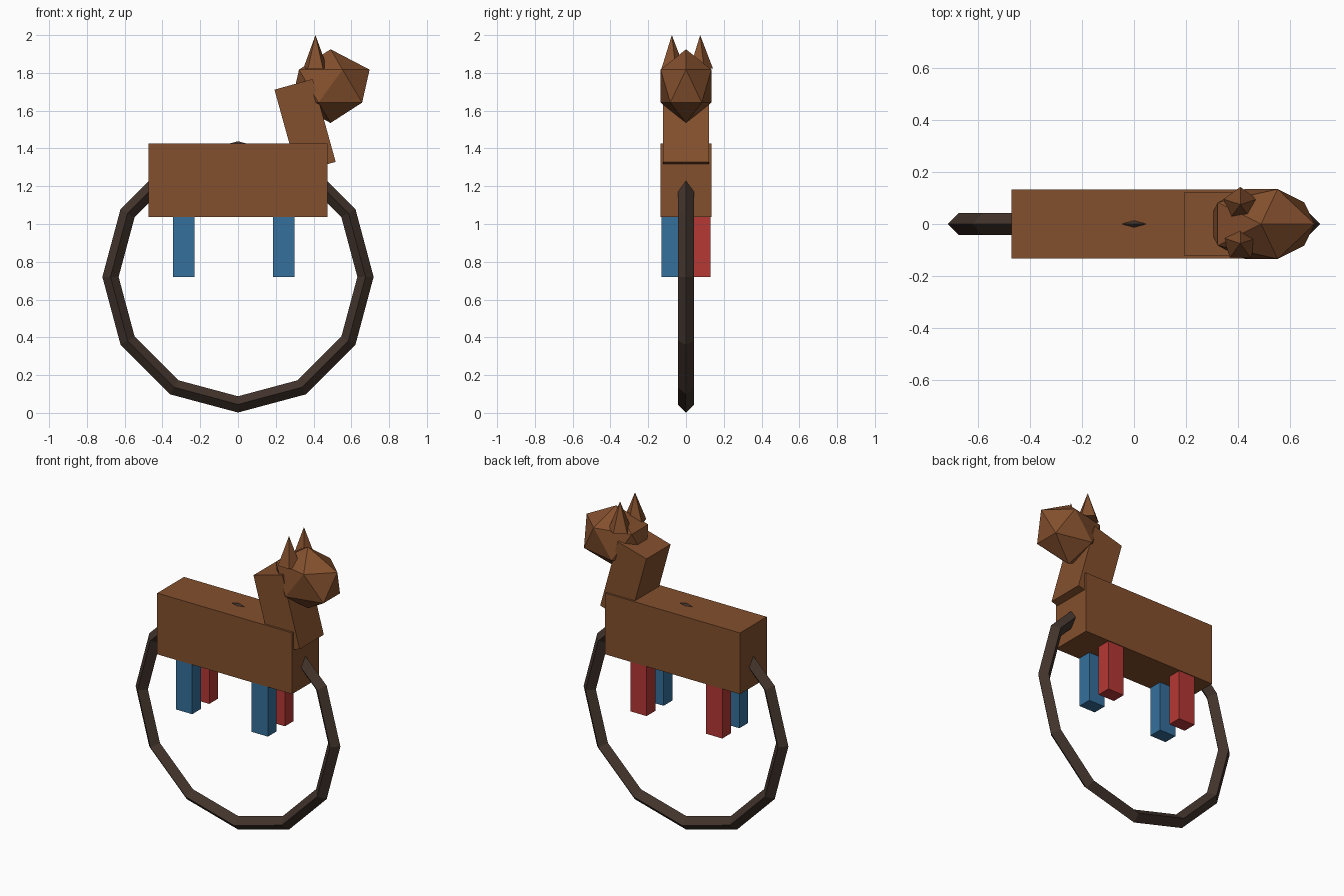
import bpy
from math import radians, pi

if "Cube" in bpy.data.objects:
    bpy.data.objects.remove(bpy.data.objects["Cube"])


def material(name, rgb):
    m = bpy.data.materials.new(name)
    m.diffuse_color = (*rgb, 1)
    m.use_nodes = True
    m.node_tree.nodes["Principled BSDF"].inputs["Base Color"].default_value = m.diffuse_color
    return m


BROWN = material("brown", (0.23, 0.08, 0.027))
DARK = material("dark_brown", (0.055, 0.034, 0.025))
BLUE = material("blue", (0.035, 0.16, 0.33))
RED = material("red", (0.46, 0.04, 0.035))


def finish(name, mat, scale=(1, 1, 1)):
    ob = bpy.context.object
    ob.name = name
    ob.scale = scale
    ob.data.materials.append(mat)
    return ob


def box(name, loc, size, mat, tilt=0):
    bpy.ops.mesh.primitive_cube_add(size=1, location=loc, rotation=(0, tilt, 0))
    return finish(name, mat, size)


# Body and backward-leaning neck
box("body", (0, 0, 1.231), (0.945, 0.268, 0.388), BROWN)
box("neck", (0.355, 0, 1.52), (0.21, 0.242, 0.455), BROWN, radians(-15.5))

# Faceted head
bpy.ops.mesh.primitive_ico_sphere_add(subdivisions=1, radius=1, location=(0.49, 0, 1.73))
finish("head", BROWN, (0.231, 0.158, 0.195))

# Five-sided ears, and legs: blue in front, red at the back
for side, y, mat in (("right", -1, BLUE), ("left", 1, RED)):
    bpy.ops.mesh.primitive_cone_add(vertices=5, radius1=0.068, depth=0.178,
                                    location=(0.41, y * 0.075, 1.911))
    finish(side + "_ear", BROWN)
    for end, x in (("rear", -0.288), ("front", 0.243)):
        box(f"{end}_{side}_leg", (x, y * 0.0855, 0.91), (0.114, 0.087, 0.38), mat)

# Twelve-sided hoop with a diamond section, passing through the body
bpy.ops.mesh.primitive_torus_add(major_segments=12, minor_segments=4, major_radius=0.675,
                                 minor_radius=0.043, location=(0, 0, 0.72),
                                 rotation=(pi / 2, 0, 0))
finish("hoop", DARK)
for p in bpy.context.object.data.polygons:
    p.use_smooth = False
